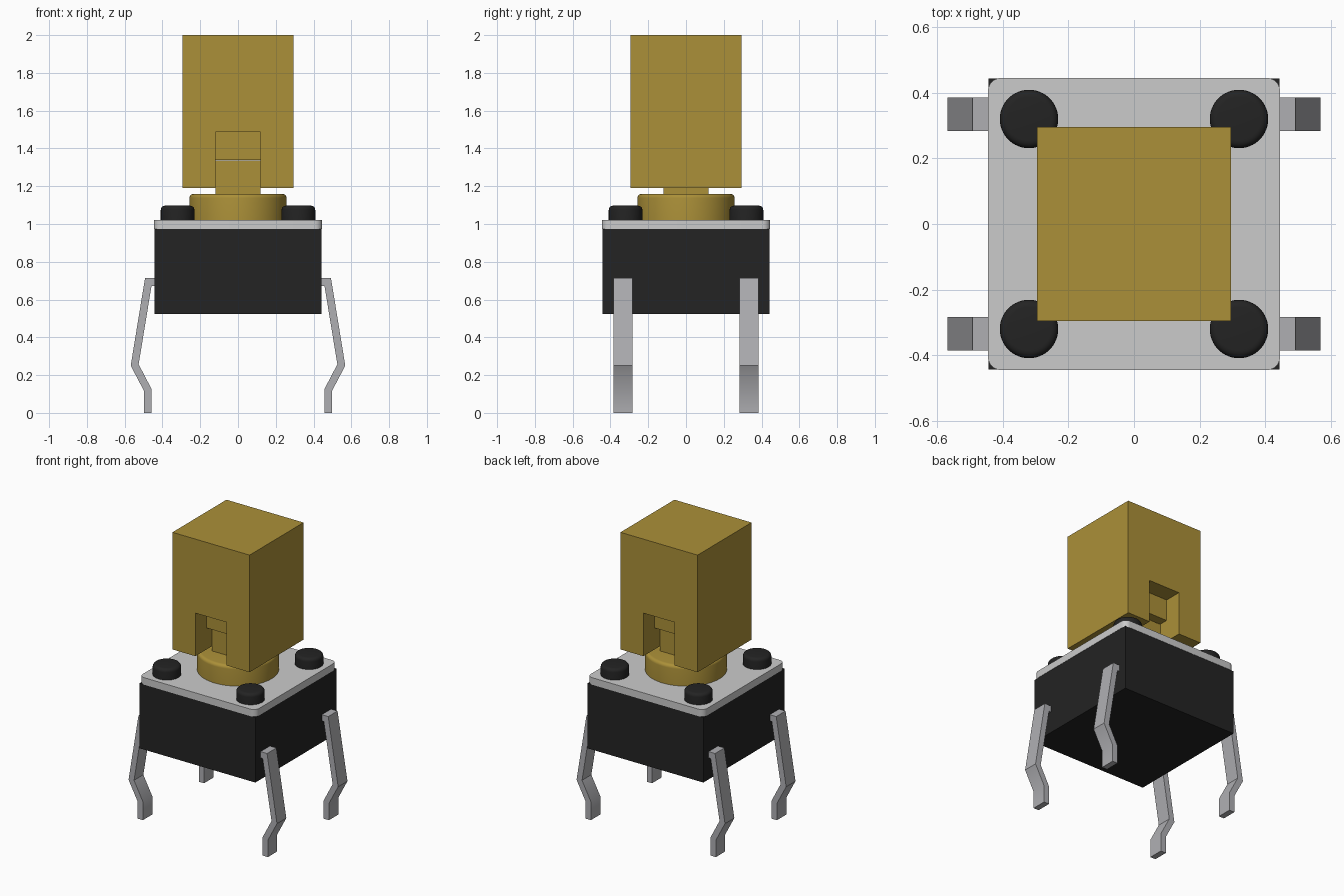
import bpy, bmesh, math
from mathutils import Vector

if "Cube" in bpy.data.objects:
    bpy.data.objects.remove(bpy.data.objects["Cube"])


def material(name, rgb):
    m = bpy.data.materials.new(name)
    m.diffuse_color = (*rgb, 1)
    m.use_nodes = True
    m.node_tree.nodes["Principled BSDF"].inputs["Base Color"].default_value = m.diffuse_color
    return m


GOLD = material("gold plastic", (0.41, 0.28, 0.04))
BLACK = material("black plastic", (0.017, 0.017, 0.017))
STEEL = material("light steel", (0.60, 0.60, 0.60))
TIN = material("tinned metal", (0.43, 0.43, 0.45))


def finish(name, bm, mat, smooth=None):
    bmesh.ops.recalc_face_normals(bm, faces=bm.faces)
    me = bpy.data.meshes.new(name)
    bm.to_mesh(me)
    bm.free()
    me.materials.append(mat)
    ob = bpy.data.objects.new(name, me)
    bpy.context.collection.objects.link(ob)
    bpy.ops.object.select_all(action='DESELECT')
    ob.select_set(True)
    bpy.context.view_layer.objects.active = ob
    if smooth:
        bpy.ops.object.shade_smooth_by_angle(angle=math.radians(smooth))
    return ob


def prism(name, pts, axis, lo, hi, mat, smooth=None):
    """Extrude a 2D profile along an axis from lo to hi."""
    place = {'x': lambda p: (lo, p[0], p[1]),
             'y': lambda p: (p[0], lo, p[1]),
             'z': lambda p: (p[0], p[1], lo)}[axis]
    step = {'x': (1, 0, 0), 'y': (0, 1, 0), 'z': (0, 0, 1)}[axis]
    bm = bmesh.new()
    face = bm.faces.new([bm.verts.new(place(p)) for p in pts])
    ext = bmesh.ops.extrude_face_region(bm, geom=[face])
    verts = [g for g in ext['geom'] if isinstance(g, bmesh.types.BMVert)]
    bmesh.ops.translate(bm, verts=verts, vec=Vector(step) * (hi - lo))
    return finish(name, bm, mat, smooth)


def block(name, half, lo, hi, mat):
    return prism(name, [(-half, -half), (half, -half), (half, half), (-half, half)],
                 'z', lo, hi, mat)


def rounded_disc(name, x, y, r, lo, hi, fillet, mat):
    """Cylinder with a filleted top rim."""
    n = 64
    pts = [(x + r * math.cos(2 * math.pi * i / n), y + r * math.sin(2 * math.pi * i / n))
           for i in range(n)]
    ob = prism(name, pts, 'z', lo, hi, mat)
    bm = bmesh.new()
    bm.from_mesh(ob.data)
    rim = [e for e in bm.edges if all(v.co.z > hi - 1e-4 for v in e.verts)]
    bmesh.ops.bevel(bm, geom=rim, offset=fillet, segments=5, profile=0.5, affect='EDGES')
    bm.to_mesh(ob.data)
    bm.free()
    bpy.ops.object.shade_smooth_by_angle(angle=math.radians(35))
    return ob


# Housing
block("housing", 0.443, 0.523, 0.973, BLACK)

# Cover plate with rounded corners
R, H = 0.04, 0.445
corners = []
for k, (cx, cy) in enumerate([(1, 1), (-1, 1), (-1, -1), (1, -1)]):
    for i in range(9):
        a = math.pi / 2 * (k + i / 8)
        corners.append((cx * (H - R) + R * math.cos(a), cy * (H - R) + R * math.sin(a)))
prism("cover_plate", corners, 'z', 0.973, 1.022, STEEL, 30)

# Corner studs
for sx in (-1, 1):
    for sy in (-1, 1):
        rounded_disc("corner_stud", sx * 0.32, sy * 0.32, 0.089, 1.0, 1.097, 0.022, BLACK)

# Plunger and square stem
rounded_disc("plunger", 0, 0, 0.257, 1.0, 1.16, 0.022, GOLD)
block("plunger_stem", 0.118, 1.15, 1.335, GOLD)

# Cap with a stepped slot running front to back
cap = block("cap", 0.295, 1.19, 2.0, GOLD)
slot = prism("slot_cutter",
             [(-0.4, 1.0), (-0.4, 1.488), (-0.175, 1.488), (-0.175, 1.34),
              (0.175, 1.34), (0.175, 1.488), (0.4, 1.488), (0.4, 1.0)],
             'x', -0.12, 0.12, GOLD)
slot.hide_render = True
mod = cap.modifiers.new("slot", 'BOOLEAN')
mod.operation, mod.solver, mod.object = 'DIFFERENCE', 'EXACT', slot
bpy.context.view_layer.objects.active = cap
bpy.ops.object.modifier_apply(modifier=mod.name)
bpy.data.objects.remove(slot)

# Bent legs
leg = [(0.43, 0.715), (0.492, 0.715), (0.568, 0.25), (0.498, 0.117), (0.498, 0),
       (0.458, 0), (0.458, 0.127), (0.526, 0.257), (0.458, 0.672), (0.43, 0.672)]
for sx in (-1, 1):
    for sy in (-1, 1):
        prism("leg", [(sx * x, z) for x, z in leg], 'y', sy * 0.283, sy * 0.385, TIN, 30)
